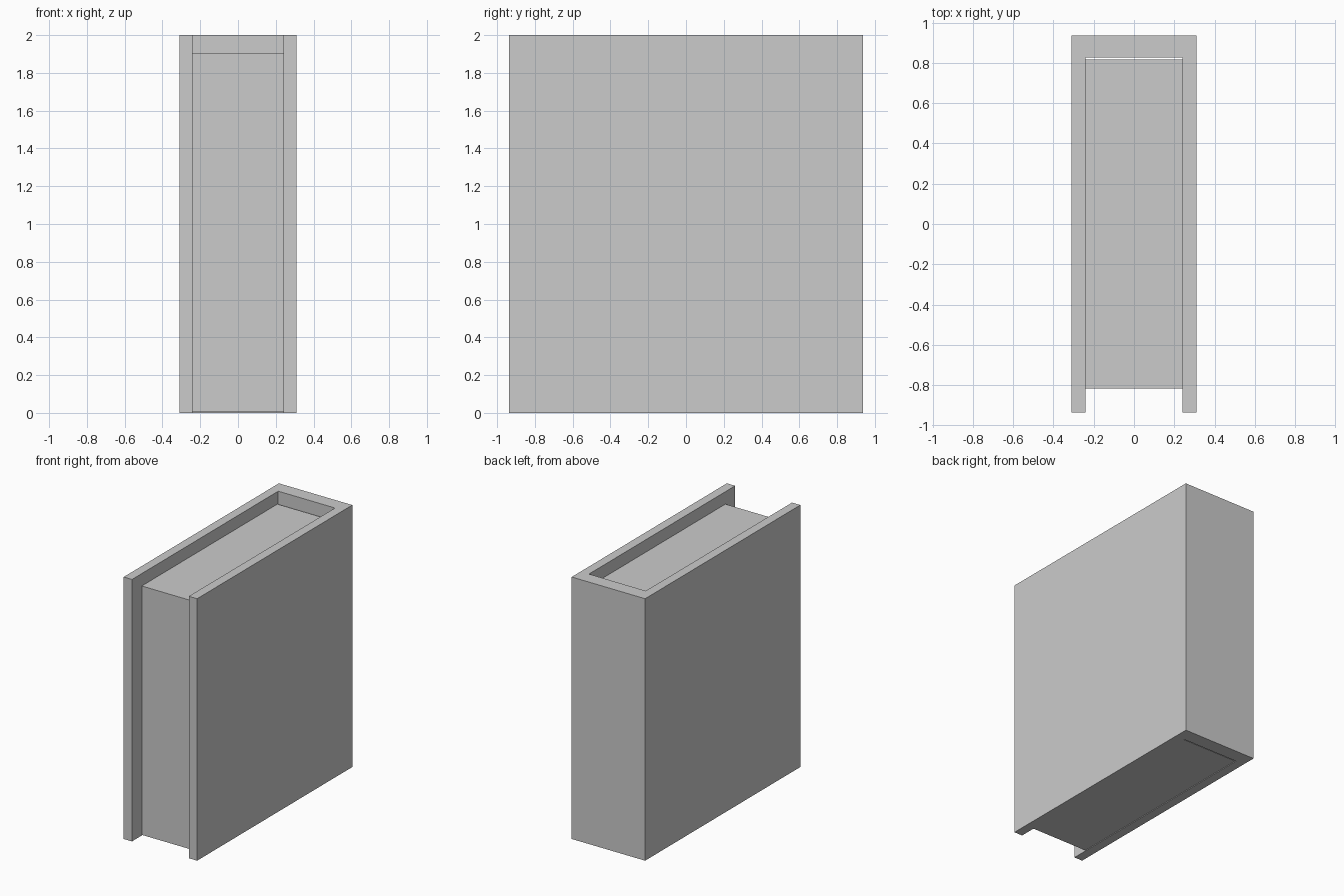
import bpy, bmesh

if "Cube" in bpy.data.objects:
    bpy.data.objects.remove(bpy.data.objects["Cube"])


def extrude_profile(name, points, z0, z1):
    """Prism from a plan-view outline (counter-clockwise)."""
    bm = bmesh.new()
    face = bm.faces.new([bm.verts.new((x, y, z0)) for x, y in points])
    top = bmesh.ops.extrude_face_region(bm, geom=[face])["geom"]
    verts = [v for v in top if isinstance(v, bmesh.types.BMVert)]
    bmesh.ops.translate(bm, vec=(0, 0, z1 - z0), verts=verts)
    bmesh.ops.recalc_face_normals(bm, faces=bm.faces)
    mesh = bpy.data.meshes.new(name)
    bm.to_mesh(mesh)
    bm.free()
    obj = bpy.data.objects.new(name, mesh)
    bpy.context.collection.objects.link(obj)
    return obj


OUT_X, IN_X = 0.31, 0.24      # cover outer and inner half widths
OUT_Y, SPINE_Y = 0.936, 0.828  # cover half depth, inner face of spine
PAGE_Y = 0.818

# U-shaped cover: two boards joined by the spine at the back
half = [(OUT_X, OUT_Y), (OUT_X, -OUT_Y), (IN_X, -OUT_Y), (IN_X, SPINE_Y)]
extrude_profile("book_cover", half + [(-x, y) for x, y in reversed(half)], 0.0, 2.0)

# Page block, recessed at the front and top
extrude_profile("page_block",
                [(-IN_X, -PAGE_Y), (IN_X, -PAGE_Y), (IN_X, PAGE_Y), (-IN_X, PAGE_Y)],
                0.005, 1.905)
